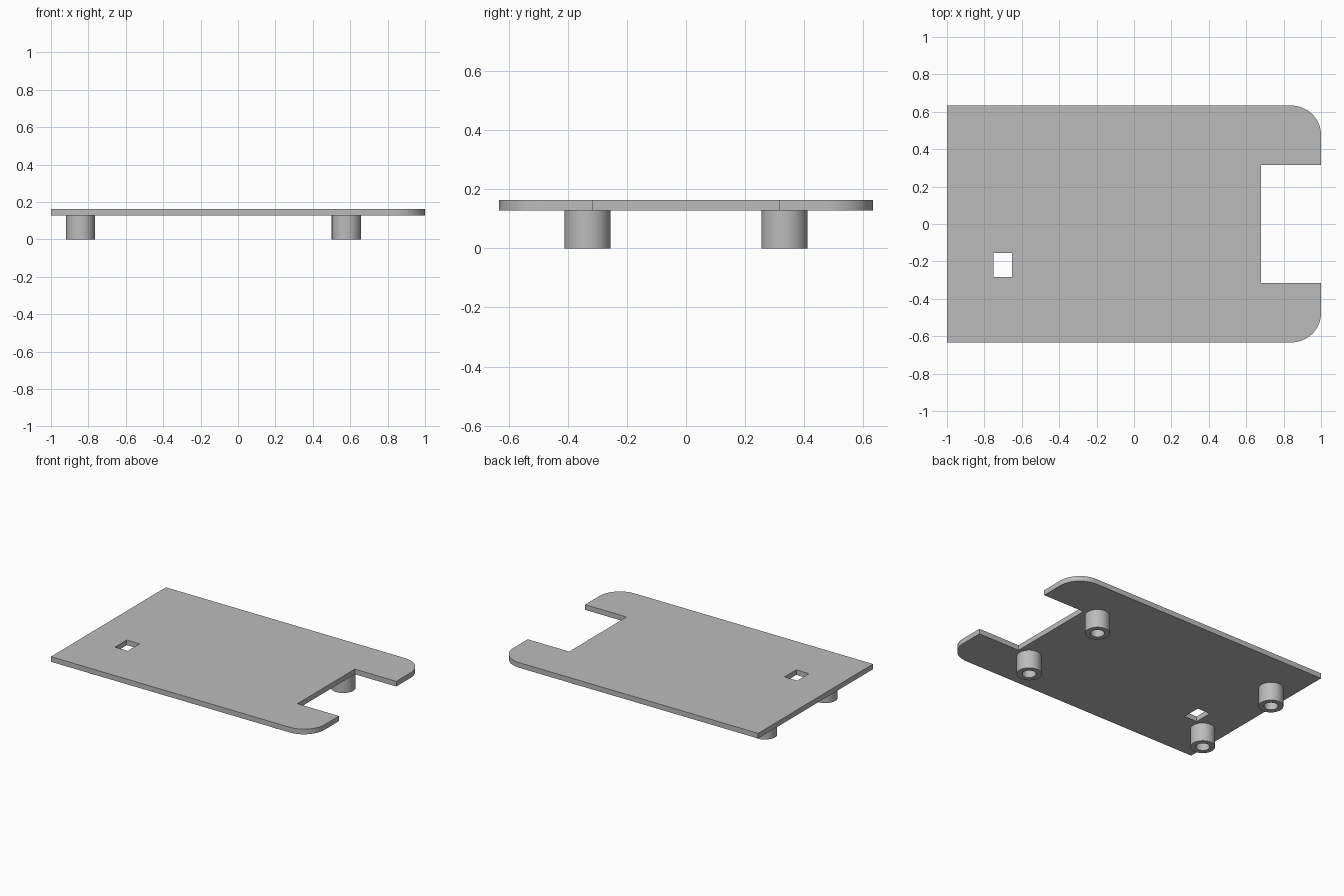
import bpy, bmesh, math
from mathutils import Vector

cube = bpy.data.objects.get("Cube")
if cube:
    bpy.data.objects.remove(cube, do_unlink=True)

grey = bpy.data.materials.new("light grey")
grey.use_nodes = True
colour = (0.5, 0.5, 0.5, 1)
grey.diffuse_color = colour
grey.node_tree.nodes["Principled BSDF"].inputs["Base Color"].default_value = colour

HALF_W, CORNER, NOTCH_W, NOTCH_X = 0.633, 0.158, 0.316, 0.68
PLATE_Z, PLATE_TOP = 0.128, 0.164
POST_R, BORE_R = 0.078, 0.044


def finish(name, bm):
    bmesh.ops.recalc_face_normals(bm, faces=bm.faces)
    mesh = bpy.data.meshes.new(name)
    bm.to_mesh(mesh)
    bm.free()
    mesh.materials.append(grey)
    obj = bpy.data.objects.new(name, mesh)
    bpy.context.collection.objects.link(obj)
    bpy.ops.object.select_all(action="DESELECT")
    obj.select_set(True)
    bpy.context.view_layer.objects.active = obj
    bpy.ops.object.shade_smooth_by_angle(angle=math.radians(30))
    return obj


def add_loop(bm, points):
    verts = [bm.verts.new((x, y, PLATE_Z)) for x, y in points]
    return [bm.edges.new((v, verts[i - 1])) for i, v in enumerate(verts)]


# Plate: half outline mirrored across y, with rounded front tabs and a notch
half = [(NOTCH_X, NOTCH_W), (1, NOTCH_W)]
for i in range(17):
    a = math.pi / 2 * i / 16
    half.append((1 - CORNER + CORNER * math.cos(a),
                 HALF_W - CORNER + CORNER * math.sin(a)))
half.append((-1, HALF_W))
outline = half + [(x, -y) for x, y in reversed(half)]
slot = [(-0.75, -0.284), (-0.652, -0.284), (-0.652, -0.155), (-0.75, -0.155)]

bm = bmesh.new()
edges = add_loop(bm, outline) + add_loop(bm, slot)
bmesh.ops.triangle_fill(bm, use_beauty=True, edges=edges, normal=(0, 0, 1))
bmesh.ops.dissolve_limit(bm, angle_limit=0.01, verts=bm.verts, edges=bm.edges)
ext = bmesh.ops.extrude_face_region(bm, geom=bm.faces[:], use_keep_orig=True)
top = [g for g in ext["geom"] if isinstance(g, bmesh.types.BMVert)]
bmesh.ops.translate(bm, verts=top, vec=(0, 0, PLATE_TOP - PLATE_Z))
finish("plate", bm)


# Hollow standoff posts, revolved from their wall section
def post(name, x, y):
    bm = bmesh.new()
    section = [(BORE_R, PLATE_Z), (BORE_R, 0), (POST_R, 0), (POST_R, PLATE_Z)]
    verts = [bm.verts.new((r, 0, z)) for r, z in section]
    path = [bm.edges.new(pair) for pair in zip(verts, verts[1:])]
    bmesh.ops.spin(bm, geom=verts + path, cent=(0, 0, 0), axis=(0, 0, 1),
                   angle=math.tau, steps=48, use_merge=True)
    bmesh.ops.remove_doubles(bm, verts=bm.verts, dist=1e-4)
    finish(name, bm).location = Vector((x, y, 0))


for end, x in (("plain_end", -0.842), ("notched_end", 0.579)):
    for side, y in (("front", -0.333), ("back", 0.333)):
        post(f"{end}_{side}_post", x, y)
